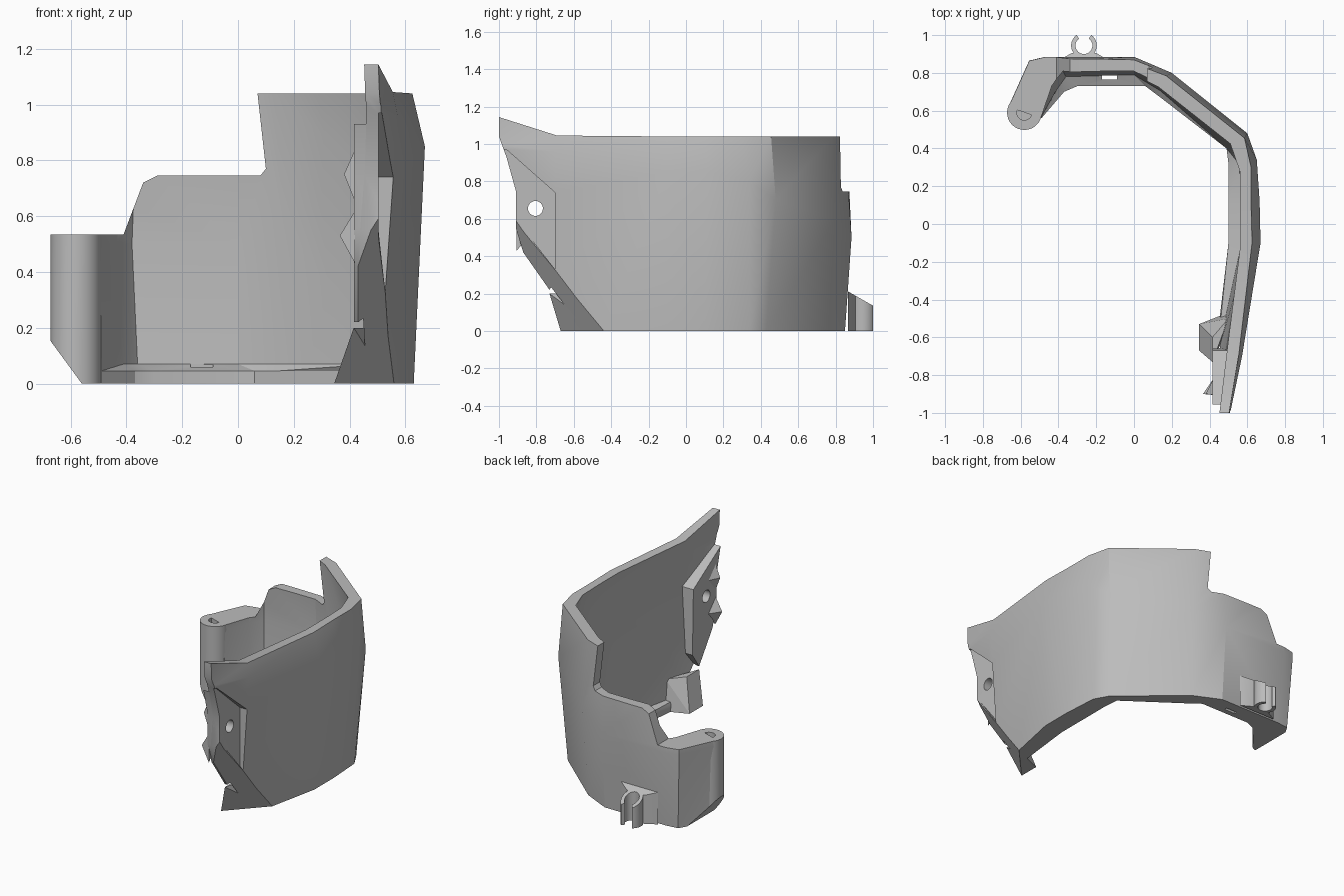
import bpy, bmesh
from math import cos, sin, radians
from mathutils import Vector

cube = bpy.data.objects.get("Cube")
if cube:
    bpy.data.objects.remove(cube, do_unlink=True)

grey = bpy.data.materials.new("plain grey")
grey.use_nodes = True
grey.diffuse_color = (0.5, 0.5, 0.5, 1)
grey.node_tree.nodes["Principled BSDF"].inputs["Base Color"].default_value = (0.5, 0.5, 0.5, 1)


def finish(name, bm):
    bmesh.ops.recalc_face_normals(bm, faces=bm.faces)
    mesh = bpy.data.meshes.new(name)
    bm.to_mesh(mesh)
    bm.free()
    mesh.materials.append(grey)
    ob = bpy.data.objects.new(name, mesh)
    bpy.context.collection.objects.link(ob)
    return ob


def prism(name, outline, place, low, high):
    """Extrude a 2D outline; place(a, b, h) maps it into space."""
    bm = bmesh.new()
    ends = [[bm.verts.new(place(a, b, h)) for a, b in outline] for h in (low, high)]
    for ring in ends:
        bm.faces.new(ring)
    for i in range(len(outline)):
        j = (i + 1) % len(outline)
        bm.faces.new((ends[0][i], ends[0][j], ends[1][j], ends[1][i]))
    return finish(name, bm)


def hull(name, points):
    bm = bmesh.new()
    for p in points:
        bm.verts.new(p)
    bmesh.ops.convex_hull(bm, input=bm.verts)
    return finish(name, bm)


def slice_off(ob, point, normal):
    bm = bmesh.new()
    bm.from_mesh(ob.data)
    geom = bm.verts[:] + bm.edges[:] + bm.faces[:]
    bmesh.ops.bisect_plane(bm, geom=geom, plane_co=point, plane_no=normal, clear_outer=True)
    bmesh.ops.holes_fill(bm, edges=[e for e in bm.edges if e.is_boundary])
    bmesh.ops.recalc_face_normals(bm, faces=bm.faces)
    bm.to_mesh(ob.data)
    bm.free()


def cut(ob, *cutters):
    bpy.context.view_layer.objects.active = ob
    for c in cutters:
        mod = ob.modifiers.new("cut", 'BOOLEAN')
        mod.operation, mod.solver, mod.object = 'DIFFERENCE', 'EXACT', c
        bpy.ops.object.modifier_apply(modifier=mod.name)


def arc(cx, cy, r, start, end, n):
    angles = [radians(start + (end - start) * i / n) for i in range(n + 1)]
    return [(cx + r * cos(a), cy + r * sin(a)) for a in angles]


along_x = lambda a, b, h: (h, a, b)
along_y = lambda a, b, h: (a, h, b)
along_z = lambda a, b, h: (a, b, h)

# Curved wall: outer foot, outer ridge (with height), outer rim, inner rim, flange edge, rim height
stations = [
    ((.43, -1.02), (.505, -1.02, 1.0), (.50, -1.02), (.45, -1.02), (.36, -1.02), 1.15),
    ((.505, -.7), (.572, -.7, .96), (.555, -.69), (.49, -.69), (.43, -.7), 1.045),
    ((.63, -.1), (.67, -.1, .85), (.625, -.1), (.565, -.1), (.5, -.1), 1.04),
    ((.63, .1), (.665, .12, .85), (.62, .1), (.565, .1), (.5, .1), 1.04),
    ((.615, .34), (.65, .34, .8), (.62, .3), (.56, .28), (.5, .32), 1.04),
    ((.565, .43), (.6, .48, .7), (.585, .455), (.51, .425), (.49, .42), 1.04),
    ((.18, .765), (.2, .8, .6), (.17, .785), (.13, .725), (.14, .67), 1.04),
    ((0, .85), (0, .885, .5), (0, .85), (0, .79), (.06, .73), 1.04),
    ((-.45, .85), (-.47, .885, .5), (-.45, .86), (-.36, .79), (-.3, .73), 1.04),
    ((-.53, .84), (-.555, .865, .5), (-.54, .85), (-.42, .72), (-.37, .7), 1.04),
    ((-.66, .62), (-.665, .62, .5), (-.665, .62), (-.495, .56), (-.49, .56), 1.04),
]
bm = bmesh.new()
rings = []
for foot, ridge, rim, inner, flange, top in stations:
    dx, dy = inner[0] - rim[0], inner[1] - rim[1]
    ring = [(*foot, 0), ridge, (*rim, top), (*inner, top),
            (ridge[0] + dx, ridge[1] + dy, ridge[2]),
            (foot[0] + dx, foot[1] + dy, .07), (*flange, .045), (*flange, 0)]
    rings.append([bm.verts.new(p) for p in ring])
for r, s in zip(rings, rings[1:]):
    for i in range(8):
        j = (i + 1) % 8
        bm.faces.new((r[i], r[j], s[j], s[i]))
bm.faces.new(rings[0])
bm.faces.new(rings[-1])
bmesh.ops.triangulate(bm, faces=bm.faces)
wall = finish("curved_wall", bm)

# Mounting ear, lower hook and locating teeth at the front
ear = prism("mounting_ear", [(-.955, .93), (-.67, .75), (-.66, .32), (-.73, .22),
                             (-.87, .42), (-.91, .55), (-.91, .75)], along_x, .415, .503)
hook = hull("lower_hook", [(.345, -.53, 0), (.345, -.67, 0), (.42, -.53, 0), (.47, -.48, 0),
                           (.54, -.46, 0), (.415, -.73, .2), (.415, -.6, .2), (.5, -.5, .2)])
teeth = [hull(name, [(peak_x, -.9, z), (.42, -.905, z - .1), (.42, -.905, z + .09), (.42, -.82, z)])
         for name, peak_x, z in (("lower_tooth", .365, .53), ("upper_tooth", .38, .75))]

# Pivot boss at the rear end
boss = prism("pivot_boss", arc(-.58, .59, .092, 0, 350, 35), along_z, 0, .535)

# Open clip on the back, with a sloping top
cx, cy = -.265, .945
outline = ([(-.4, .865), (-.33, .905)] + arc(cx, cy, .068, 215, 125, 8)
           + arc(cx, cy, .045, 125, 415, 20) + arc(cx, cy, .068, 55, -35, 8)
           + [(-.2, .905), (-.13, .865)])
clip = prism("cable_clip", outline, lambda a, b, h: (a, b, h * (.215 - .57 * (b - .86))), 0, 1)

# Slanted facets on the lower front corner and the lower rear end
for ob in (wall, ear):
    slice_off(ob, Vector((.54, -.46, 0)), Vector((.0693, -.0644, -.0447)))
for ob in (wall, boss):
    slice_off(ob, Vector((-.56, 0, 0)), Vector((-.15, 0, -.11)))

# Cutters for the silhouettes, recess and holes
rear_step = prism("rear_cutter", [(.07, 1.3), (.07, 1.04), (.1, .77), (.08, .745), (-.29, .745),
                                  (-.34, .72), (-.41, .535), (-1, .535), (-1, 1.3)], along_y, .3, 1.2)
front_edge = prism("front_cutter", [(-1, 1.3), (-1, 1.04), (-.96, .93), (-.91, .75), (-.91, .55),
                                    (-.87, .42), (-.73, .2), (-.67, -.1), (-1.3, -.1), (-1.3, 1.3)],
                   along_x, .2, .9)
recess = prism("recess_cutter", [(-.96, .97), (-.7, .74), (-.7, .33), (-.91, .6), (-1.1, .8),
                                 (-1.1, .97)], along_x, .503, .9)
ear_hole = prism("ear_hole_cutter", arc(-.805, .655, .04, 0, 345, 23), along_x, .2, .9)
boss_hole = prism("boss_hole_cutter", arc(-.58, .59, .04, 0, 345, 23), along_z, .3, .7)
slot = prism("slot_cutter", [(-.17, .765), (-.09, .765), (-.09, .785), (-.17, .785)], along_z, -.1, .2)
cutters = (rear_step, front_edge, recess, ear_hole, boss_hole, slot)
cut(wall, rear_step, front_edge, recess, ear_hole, slot)
cut(ear, ear_hole)
cut(boss, boss_hole)
for c in cutters:
    bpy.data.objects.remove(c, do_unlink=True)

# Smooth the gentle bends and keep the creases
bpy.ops.object.select_all(action='DESELECT')
for ob in (wall, boss, clip, ear):
    ob.select_set(True)
bpy.context.view_layer.objects.active = wall
bpy.ops.object.shade_smooth_by_angle(angle=radians(25))
